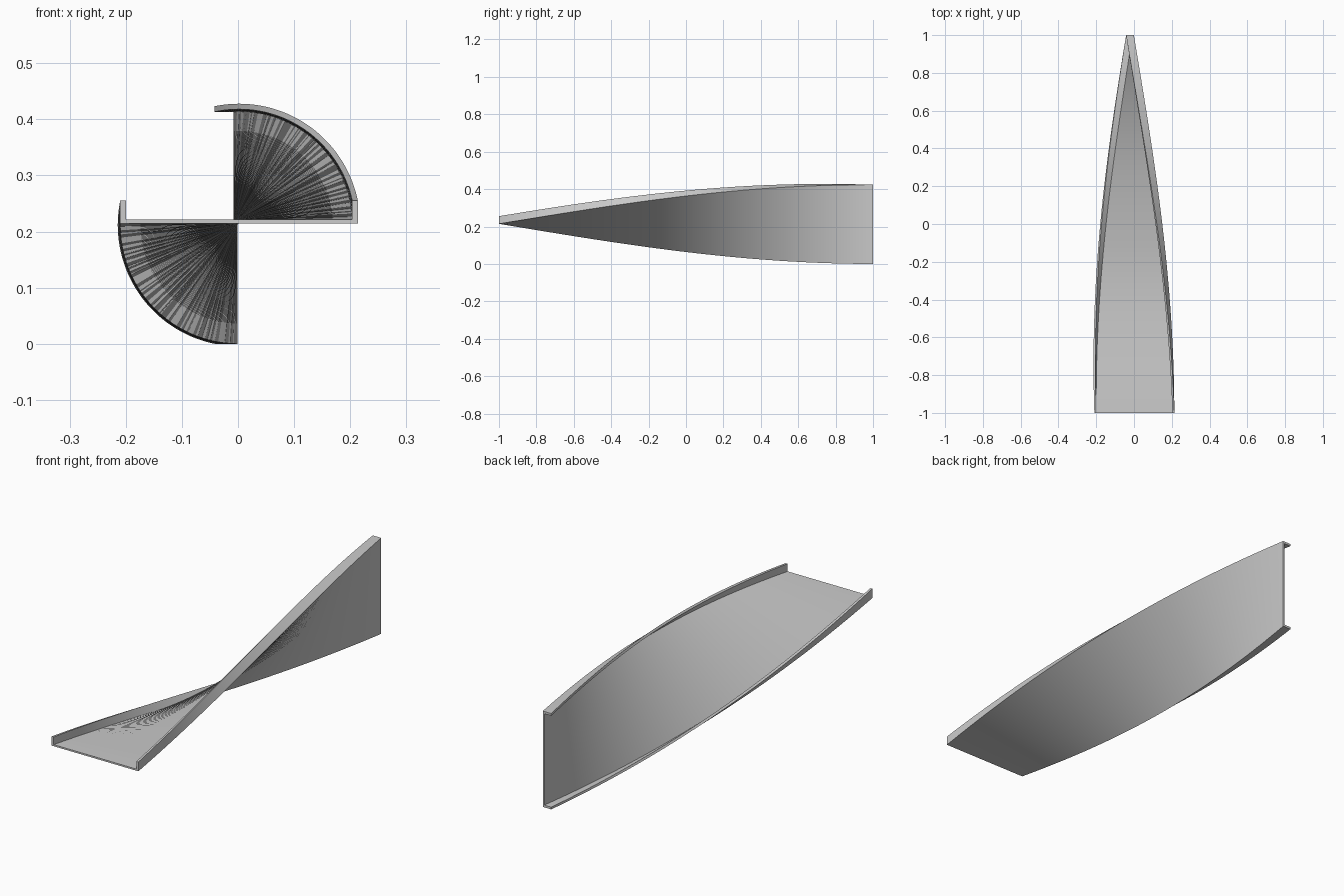
import bpy, bmesh
from math import sin, cos, pi, radians

if "Cube" in bpy.data.objects:
    bpy.data.objects.remove(bpy.data.objects["Cube"])

W = 0.2117          # half width of the channel
BASE = 0.0025       # underside of web above the twist axis
WEB, LIP, LIP_T = 0.0072, 0.041, 0.01
AX, AZ = 0.0018, W  # twist axis position
SEGS = 128

# U-shaped channel cross-section (x, height)
right = [(W, BASE), (W, BASE + LIP), (W - LIP_T, BASE + LIP), (W - LIP_T, BASE + WEB)]
profile = right + [(-x, h) for x, h in reversed(right)]

bm = bmesh.new()

# Sweep along y with a quarter-turn twist
rings = []
for i in range(SEGS + 1):
    t = i / SEGS
    a = t * pi / 2
    rings.append([bm.verts.new((AX + x * cos(a) - h * sin(a), -1 + 2 * t,
                                AZ + x * sin(a) + h * cos(a))) for x, h in profile])
n = len(profile)
for r0, r1 in zip(rings, rings[1:]):
    for j in range(n):
        k = (j + 1) % n
        bm.faces.new((r0[j], r0[k], r1[k], r1[j]))

# End caps: two lips and the web
for r in (rings[0], rings[-1]):
    for cap in ((0, 1, 2, 3), (4, 5, 6, 7), (0, 3, 4, 7)):
        bm.faces.new([r[c] for c in cap])

bmesh.ops.recalc_face_normals(bm, faces=bm.faces[:])
mesh = bpy.data.meshes.new("twisted_channel")
bm.to_mesh(mesh)
bm.free()
obj = bpy.data.objects.new("twisted_channel", mesh)
bpy.context.collection.objects.link(obj)
bpy.context.view_layer.objects.active = obj
obj.select_set(True)
bpy.ops.object.shade_smooth_by_angle(angle=radians(30))
